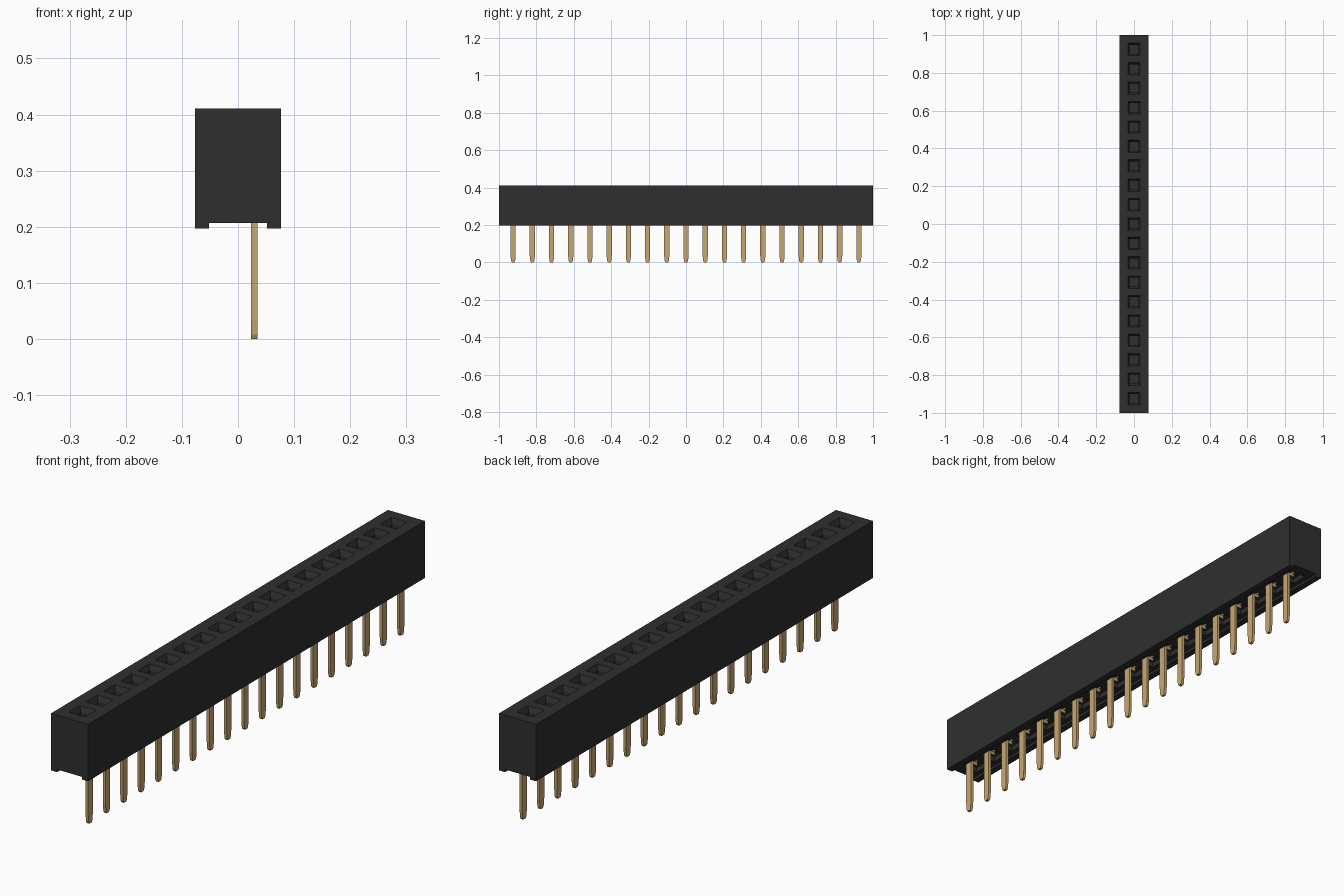
import bpy
import bmesh

if "Cube" in bpy.data.objects:
    bpy.data.objects.remove(bpy.data.objects["Cube"], do_unlink=True)

COUNT = 19
PITCH = 0.1027
SOCKET = 0.033          # half width of a socket mouth
CENTRES = [(i - (COUNT - 1) / 2) * PITCH for i in range(COUNT)]


def material(name, rgb, rough):
    m = bpy.data.materials.new(name)
    m.use_nodes = True
    m.diffuse_color = (*rgb, 1)
    shader = m.node_tree.nodes["Principled BSDF"]
    shader.inputs["Base Color"].default_value = (*rgb, 1)
    shader.inputs["Roughness"].default_value = rough
    return m


BLACK = material("black plastic", (0.028, 0.028, 0.028), 0.6)
GOLD = material("pale gold", (0.57, 0.39, 0.17), 0.4)


def finish(name, bm, mat):
    bmesh.ops.recalc_face_normals(bm, faces=bm.faces)
    mesh = bpy.data.meshes.new(name)
    bm.to_mesh(mesh)
    bm.free()
    mesh.materials.append(mat)
    obj = bpy.data.objects.new(name, mesh)
    bpy.context.collection.objects.link(obj)
    return obj


def sink(bm, faces, depth):
    """Push each face straight down (or up) into the body."""
    new = bmesh.ops.extrude_discrete_faces(bm, faces=faces)["faces"]
    for f in new:
        bmesh.ops.translate(bm, verts=f.verts, vec=(0, 0, depth))
    return new


def prism(bm, outline, x0, x1):
    """Extrude a (y, z) outline from x0 to x1."""
    a = [bm.verts.new((x0, y, z)) for y, z in outline]
    b = [bm.verts.new((x1, y, z)) for y, z in outline]
    bm.faces.new(a)
    bm.faces.new(b[::-1])
    n = len(a)
    for i in range(n):
        bm.faces.new((a[i], b[i], b[(i + 1) % n], a[(i + 1) % n]))


def rect(y, half, z0, z1):
    return [(y - half, z0), (y + half, z0), (y + half, z1), (y - half, z1)]


# Housing: channelled profile swept along y, split at every socket edge
profile = [(-0.077, 0.411), (-0.077, 0.197), (-0.052, 0.197), (-0.052, 0.207),
           (-SOCKET, 0.207), (SOCKET, 0.207), (0.052, 0.207), (0.052, 0.197),
           (0.077, 0.197), (0.077, 0.411), (SOCKET, 0.411), (-SOCKET, 0.411)]
sections = [-1.0] + [c + s for c in CENTRES for s in (-SOCKET, SOCKET)] + [1.0]
bm = bmesh.new()
rings = [[bm.verts.new((x, y, z)) for x, z in profile] for y in sections]
mouths, slots = [], []
for k in range(len(rings) - 1):
    r, s = rings[k], rings[k + 1]
    for i in range(len(profile)):
        j = (i + 1) % len(profile)
        f = bm.faces.new((r[i], r[j], s[j], s[i]))
        if k % 2 == 1 and i == 10:
            mouths.append(f)
        if k % 2 == 1 and i == 4:
            slots.append(f)
bm.faces.new(rings[0])
bm.faces.new(rings[-1][::-1])
bmesh.ops.recalc_face_normals(bm, faces=bm.faces)

# Funnel-shaped sockets on top, shallow slots underneath
bmesh.ops.inset_individual(bm, faces=mouths, thickness=0.013, depth=-0.02)
sink(bm, mouths, -0.13)
sink(bm, slots, 0.02)
finish("housing", bm, BLACK)

# Solder pins with tapered tips
bm = bmesh.new()
for y in CENTRES:
    tip = [(-0.007, 0), (0.007, 0), (0.011, 0.008), (0.014, 0.035),
           (0.014, 0.24), (-0.014, 0.24), (-0.014, 0.035), (-0.011, 0.008)]
    prism(bm, [(y + dy, z) for dy, z in tip], 0.0235, 0.0345)
finish("solder_pins", bm, GOLD)

# Contact blades inside the sockets, with a thin tab back to each pin
bm = bmesh.new()
for y in CENTRES:
    prism(bm, rect(y, 0.011, 0.22, 0.34), -0.003, 0.003)
    prism(bm, rect(y, 0.003, 0.209, 0.222), -0.006, 0.025)
finish("contact_blades", bm, GOLD)
